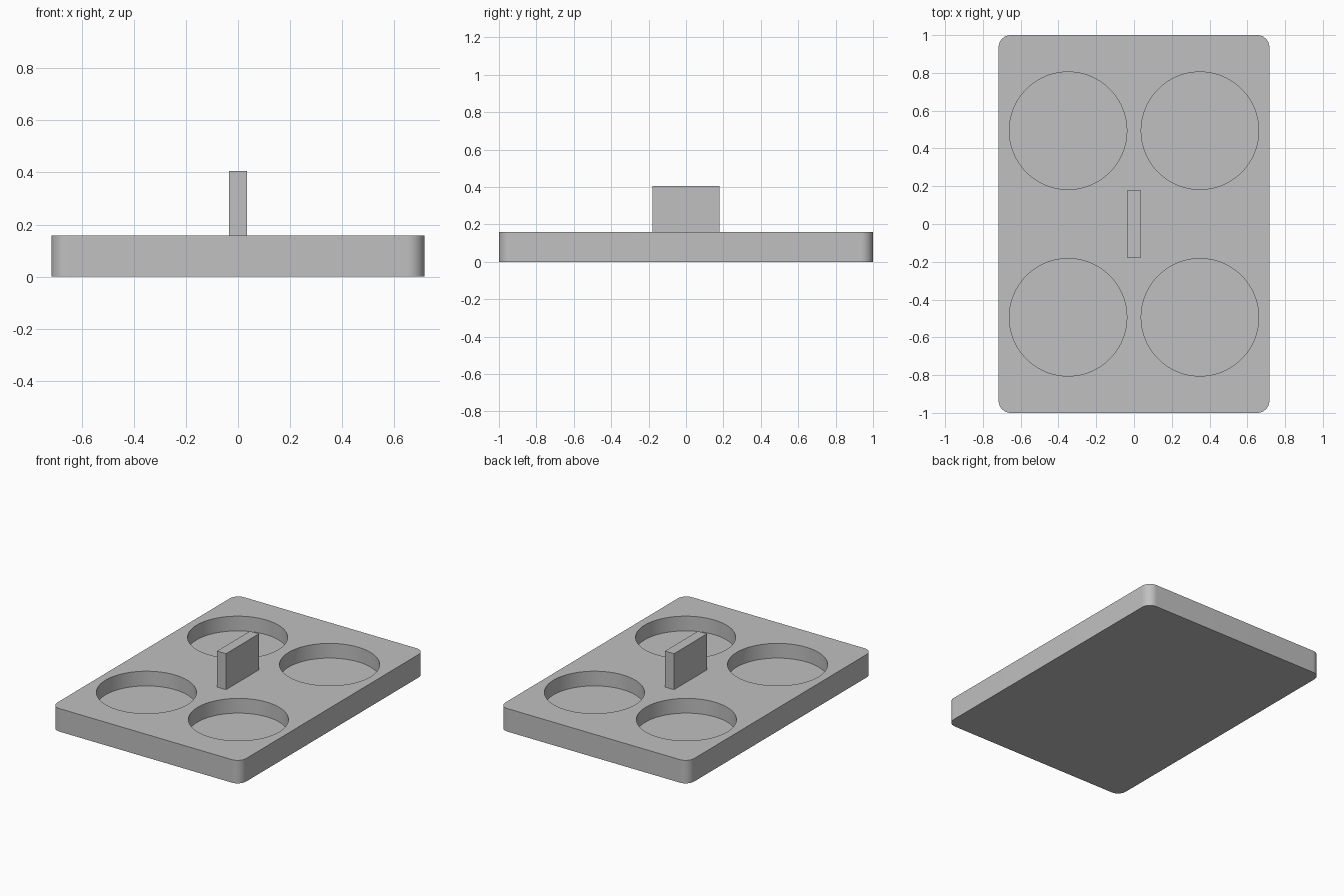
import bpy
import bmesh
from mathutils import Matrix, Vector

cube = bpy.data.objects.get("Cube")
if cube:
    bpy.data.objects.remove(cube, do_unlink=True)

# Single plain grey
grey = bpy.data.materials.new("plain_grey")
grey.use_nodes = True
colour = (0.53, 0.53, 0.53, 1)
grey.diffuse_color = colour
grey.node_tree.nodes["Principled BSDF"].inputs["Base Color"].default_value = colour

HALF_X, HALF_Y, TOP = 0.717, 1.0, 0.158
CORNER = 0.065
WELL_X, WELL_Y, WELL_R, WELL_FLOOR = 0.349, 0.494, 0.311, 0.057


def new_object(name, bm):
    mesh = bpy.data.meshes.new(name)
    bm.to_mesh(mesh)
    bm.free()
    mesh.materials.append(grey)
    obj = bpy.data.objects.new(name, mesh)
    bpy.context.collection.objects.link(obj)
    return obj


def box(half_x, half_y, z0, z1):
    bm = bmesh.new()
    size = Vector((2 * half_x, 2 * half_y, z1 - z0))
    place = Matrix.Translation((0, 0, (z0 + z1) / 2)) @ Matrix.Diagonal(size).to_4x4()
    bmesh.ops.create_cube(bm, size=1, matrix=place)
    return bm


def select_only(obj):
    bpy.ops.object.select_all(action="DESELECT")
    obj.select_set(True)
    bpy.context.view_layer.objects.active = obj


# Tray slab with rounded vertical corners
bm = box(HALF_X, HALF_Y, 0, TOP)
upright = [e for e in bm.edges if abs(e.verts[0].co.z - e.verts[1].co.z) > TOP / 2]
bmesh.ops.bevel(bm, geom=upright, offset=CORNER, segments=16, profile=0.5, affect="EDGES")
tray = new_object("tray", bm)

# Four round wells cut into the top
bm = bmesh.new()
depth = 0.3
for sx in (-1, 1):
    for sy in (-1, 1):
        centre = Vector((sx * WELL_X, sy * WELL_Y, WELL_FLOOR + depth / 2))
        bmesh.ops.create_cone(bm, cap_ends=True, segments=96, radius1=WELL_R,
                              radius2=WELL_R, depth=depth,
                              matrix=Matrix.Translation(centre))
cutter = new_object("well_cutter", bm)
cutter.hide_render = True

cut = tray.modifiers.new("wells", "BOOLEAN")
cut.operation = "DIFFERENCE"
cut.solver = "EXACT"
cut.object = cutter
select_only(tray)
bpy.ops.object.modifier_apply(modifier=cut.name)
bpy.data.objects.remove(cutter, do_unlink=True)
select_only(tray)
bpy.ops.object.shade_smooth_by_angle()

# Upright grip plate in the middle
new_object("grip", box(0.034, 0.179, TOP, 0.405))
